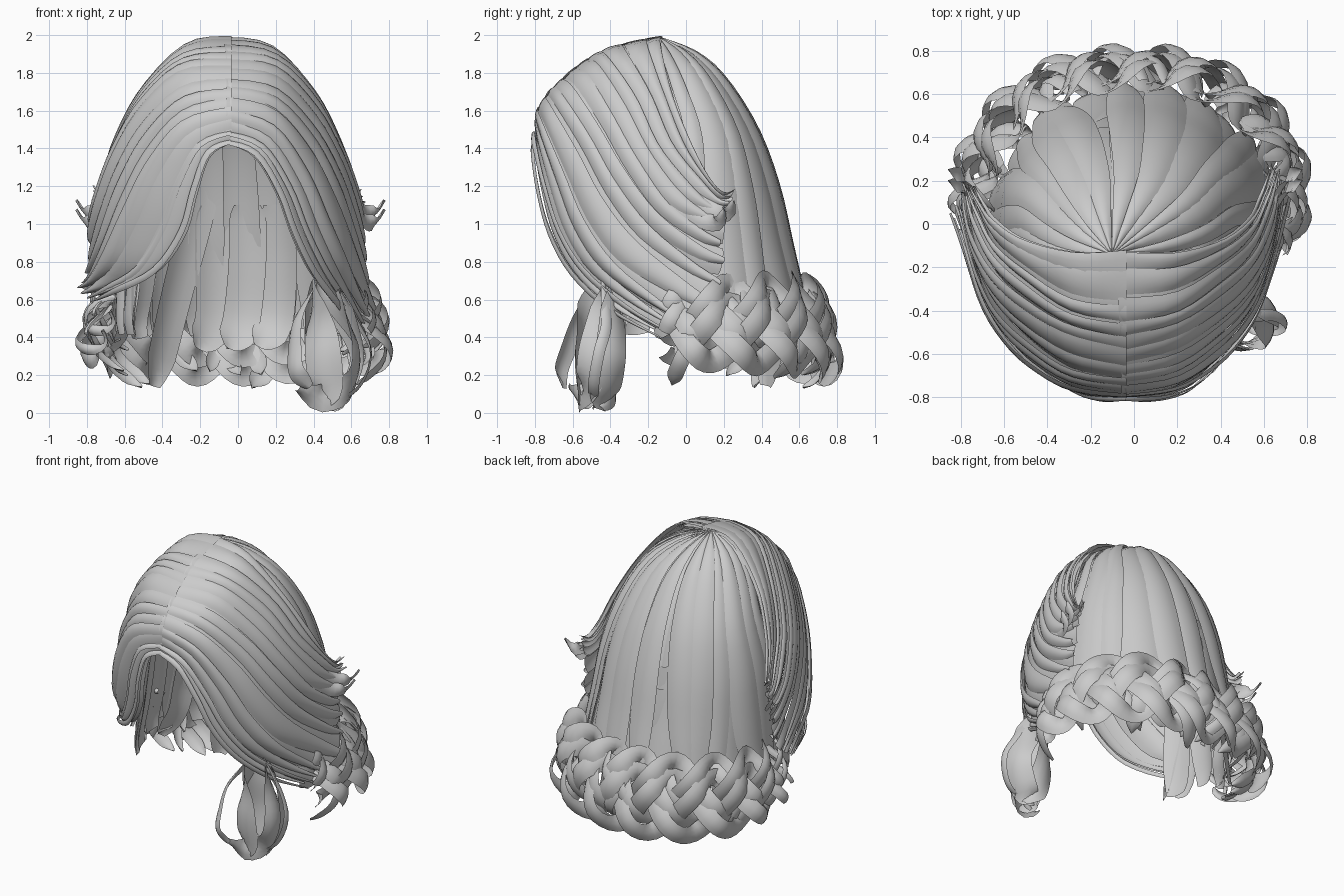
import bpy, bmesh, math, random
from mathutils import Vector as V

if "Cube" in bpy.data.objects:
    bpy.data.objects.remove(bpy.data.objects["Cube"])

random.seed(7)
CENTRE = V((0, -0.05, 0.9))


def spline(pts, t):
    """Smooth curve through pts, t in 0..1."""
    n = len(pts) - 1
    f = max(0.0, min(1.0, t)) * n
    i = min(int(f), n - 1)
    f -= i
    a, b, c, d = (pts[max(0, min(n, k))] for k in (i - 1, i, i + 1, i + 2))
    return (b * 2 + (c - a) * f + (a * 2 - b * 5 + c * 4 - d) * f * f
            + (b * 3 - a - c * 3 + d) * f ** 3) * 0.5


def vecs(pts):
    return [V(p) for p in pts]


def grid(bm, rows):
    vs = [[bm.verts.new(p) for p in r] for r in rows]
    for a, b in zip(vs, vs[1:]):
        for j in range(len(a) - 1):
            bm.faces.new((a[j], a[j + 1], b[j + 1], b[j]))


def finish(bm, name):
    me = bpy.data.meshes.new(name)
    bm.to_mesh(me)
    bm.free()
    for p in me.polygons:
        p.use_smooth = True
    ob = bpy.data.objects.new(name, me)
    bpy.context.collection.objects.link(ob)


def card(bm, guides, mid, half, end, lift, taper, drift=0.0):
    """Gently arched hair card lying on the surface spanned by the guides."""
    rows = []
    for i in range(23):
        q = i / 22
        w = 1 - taper * max(0, (q - 0.65) / 0.35) ** 1.5
        cross = [spline(g, q * end) for g in guides]
        row = []
        for j in range(6):
            s = j / 2.5 - 1
            p = spline(cross, mid + s * half * w + drift * q * q)
            out = (p - CENTRE).normalized()
            row.append(p + out * (lift + 0.016 * (1 - s * s) + 0.008 * s) * min(1, 0.3 + 3 * q))
        rows.append(row)
    grid(bm, rows)


def ribbon(bm, fn, width, out, n=24, tip=0.25, root=0.7, arch=0.15):
    """Arched ribbon along the path fn(0..1), facing the direction out(p)."""
    rows = []
    for i in range(n + 1):
        t = i / n
        p = fn(t)
        tan = (fn(min(1, t + .01)) - fn(max(0, t - .01))).normalized()
        side = tan.cross(out(p)).normalized()
        nor = side.cross(tan)
        w = width * min(1, root + 3 * t, tip + 3.5 * (1 - t)) / 2
        rows.append([p + side * w * s + nor * width * arch * (1 - s * s)
                     for s in (-1, -.5, 0, .5, 1)])
    grid(bm, rows)


def strand(bm, pts, width, out, **kw):
    pts = vecs(pts)
    ribbon(bm, lambda t: spline(pts, t), width, out, **kw)


def radial(p):
    return V((p.x, p.y, 0)).normalized()


# Guide curves for the swept front curtain, from forehead edge to crown
CURTAIN = [
    [(-.06, -.79, 1.43), (.09, -.79, 1.36), (.21, -.76, 1.16), (.29, -.70, .94), (.39, -.59, .74), (.53, -.40, .56), (.63, -.14, .42)],
    [(-.06, -.79, 1.58), (.18, -.75, 1.49), (.35, -.65, 1.25), (.46, -.54, 1.0), (.56, -.38, .79), (.65, -.12, .61), (.72, .10, .48)],
    [(-.06, -.71, 1.71), (.19, -.66, 1.65), (.39, -.52, 1.44), (.52, -.38, 1.2), (.60, -.20, .98), (.66, .05, .80), (.67, .20, .74)],
    [(-.06, -.57, 1.83), (.20, -.50, 1.79), (.41, -.37, 1.58), (.54, -.24, 1.35), (.62, -.08, 1.13), (.65, .10, 1.02), (.65, .22, 1.00)],
    [(-.07, -.40, 1.93), (.19, -.36, 1.88), (.40, -.22, 1.67), (.53, -.10, 1.41), (.60, .06, 1.22), (.63, .17, 1.12), (.65, .25, 1.12)],
    [(-.09, -.12, 1.985), (.17, -.13, 1.93), (.40, -.07, 1.67), (.53, .03, 1.41), (.58, .13, 1.22), (.61, .20, 1.16), (.63, .26, 1.19)],
]
right = [vecs(g) for g in CURTAIN]
left = [[V((-(p.x + .04) * 1.03 - .05, p.y - max(0, p.y) * .3, p.z + .015 * min(1, abs(p.x) * 3)))
         for p in g] for g in right]
for g in left:                      # the two sides meet at the parting
    g[0].x = -.035
for k, x in ((1, -.15), (2, -.22), (3, -.28), (4, -.42)):
    left[0][k].x = x
for g, z5, z6 in ((left[0], .65, .61), (left[1], .70, .66)):   # left side ends higher
    g[5].z, g[6].z = z5, z6
for name, guides in (("front_hair_right", right), ("front_hair_left", left)):
    bm = bmesh.new()
    for k in range(8):    # under layer, broad cards
        card(bm, guides, (k + .5) / 8, .075, .97, -.014, .3)
    for k in range(12):   # top layer, tapered locks of mixed width
        card(bm, guides, (k + .3 + .4 * random.random()) / 12, random.uniform(.035, .065),
             random.uniform(.86, 1), random.uniform(0, .018), .7, random.uniform(-.04, .03))
    finish(bm, name)

# Back hair radiating from the crown: z, x radius, y radius, centre x, centre y
LEVELS = [(1.98, .006, .006, -.10, -.14), (1.89, .21, .18, -.07, -.12), (1.73, .37, .29, -.04, -.07),
          (1.48, .49, .37, -.03, 0), (1.2, .57, .47, -.02, 0), (.9, .61, .54, -.01, 0),
          (.66, .64, .60, 0, 0), (.46, .66, .64, 0, 0), (.33, .62, .60, 0, 0)]
back = []
for k in range(13):
    a = math.radians(-18 + 232 * k / 12)
    back.append([V((cx + rx * math.cos(a), cy + ry * math.sin(a), z))
                 for z, rx, ry, cx, cy in LEVELS])
bm = bmesh.new()
for k in range(12):
    card(bm, back, (k + .5) / 12, .05, random.uniform(.9, 1), -.022, .5)
for k in range(14):   # outer locks drift sideways into the braid
    card(bm, back, (k + .3 + .4 * random.random()) / 14, random.uniform(.03, .055),
         random.uniform(.82, .94), random.uniform(-.006, .02), .5, random.uniform(-.02, .08))
finish(bm, "back_hair")

# Three-strand braid wrapped round the nape, leaning in at its top edge
RING = vecs(((.64, -.10, .48), (.72, .08, .47), (.68, .34, .47), (.52, .56, .47), (.26, .70, .45),
             (0, .72, .44), (-.27, .70, .44), (-.54, .56, .45), (-.71, .33, .47), (-.75, .10, .50), (-.70, -.04, .54)))


def braid_path(phase, shift):
    def fn(t):
        p = spline(RING, t)
        a = 2 * math.pi * (t * 3.6 + phase / 3)
        s = math.sin(a)
        size = .65 + .35 * math.sin(math.pi * t)
        return (p + V((0, 0, 1)) * (.19 * s * size + shift)
                + radial(p) * (.055 * math.sin(2 * a) + .03 - .07 * s * s - .035 * s - shift * .4))
    return fn


bm = bmesh.new()
for phase in range(3):
    for shift, w in ((-.05, .125), (.05, .125)):
        ribbon(bm, braid_path(phase, shift), w, radial, n=90, arch=.13)
finish(bm, "nape_braid")

# Loose curled ends below and around the braid
bm = bmesh.new()
for k in range(18):
    a = math.radians(2 + 182 * (k + random.random() * .6) / 18)
    drift = random.choice((-1, 1)) * random.uniform(.15, .35)
    z0 = random.uniform(.50, .66)
    drop = random.uniform(.28, .40)
    pts = []
    for q, r in ((0, .66), (.3, .76), (.65, .77), (.9, .69), (1, .62)):
        b = a + drift * q
        pts.append((r * math.cos(b), r * math.sin(b), z0 - drop * q))
    strand(bm, pts, random.uniform(.07, .12), radial, n=14, tip=.1)
finish(bm, "loose_ends")

# Inner locks hanging inside the nape
bm = bmesh.new()
for pts, w in (
    (((-.17, .42, 1.25), (-.24, .44, .95), (-.33, .45, .6), (-.39, .44, .35), (-.44, .42, .14)), .20),
    (((-.13, .47, 1.1), (-.13, .51, .8), (-.13, .53, .5), (-.2, .48, .34)), .20),
    (((.05, .47, 1.1), (.05, .51, .8), (.02, .53, .5), (-.03, .47, .34)), .20),
    (((.2, .43, 1.1), (.22, .48, .8), (.2, .51, .5), (.12, .46, .35)), .20),
    (((-.52, .2, .9), (-.56, .2, .7), (-.58, .15, .5), (-.66, .08, .34)), .18)):
    strand(bm, pts, w, radial, n=16, tip=.4, arch=.1)
finish(bm, "inner_locks")

# Spiral curl hanging at the front right
bm = bmesh.new()
axis = V((.48, -.47, .3))
for pts, w in (
    (((.42, -.44, .66), (.32, -.55, .50), (.30, -.62, .34), (.31, -.66, .22), (.38, -.64, .14)), .11),
    (((.42, -.44, .70), (.43, -.50, .5), (.45, -.55, .32), (.46, -.54, .15), (.44, -.48, .04)), .20),
    (((.44, -.43, .70), (.54, -.44, .52), (.62, -.49, .33), (.59, -.51, .17), (.46, -.54, .08), (.32, -.60, .14)), .16),
    (((.48, -.40, .66), (.57, -.39, .48), (.63, -.40, .30), (.58, -.42, .14), (.48, -.46, .03)), .18),
    (((.42, -.40, .70), (.42, -.40, .5), (.45, -.37, .3), (.49, -.39, .14), (.53, -.46, .03)), .17),
    (((.50, -.44, .70), (.63, -.42, .48), (.70, -.46, .32), (.64, -.49, .14), (.46, -.48, .02)), .06)):
    strand(bm, pts, w, lambda p: V((p.x - axis.x, p.y - axis.y, .02)).normalized(), n=22, tip=.4, root=.45)
finish(bm, "front_curl")

# Thin flyaway strands along both curtains, and outward flicks at the sides
bm = bmesh.new()
for guides, sx in ((right, 1), (left, -1)):
    for u in (.01, .08):
        ribbon(bm, lambda t, g=guides, u=u: spline([spline(c, t) for c in g], u)
               * (1.02 + .02 * math.sin(3 * t)) - V((0, 0, .03)), .035,
               lambda p: (p - CENTRE).normalized())
    for dz, dy in ((0, 0), (-.05, -.05)):
        pts = [(sx * a + (-.08 if sx < 0 else 0), b + dy, c + dz) for a, b, c in
               ((.57, -.12, 1.3), (.62, .02, 1.15), (.66, .14, 1.07), (.72, .22, 1.06), (.77, .25, 1.13))]
        strand(bm, pts, .09, radial, n=14, tip=.1)
finish(bm, "flyaway_strands")
